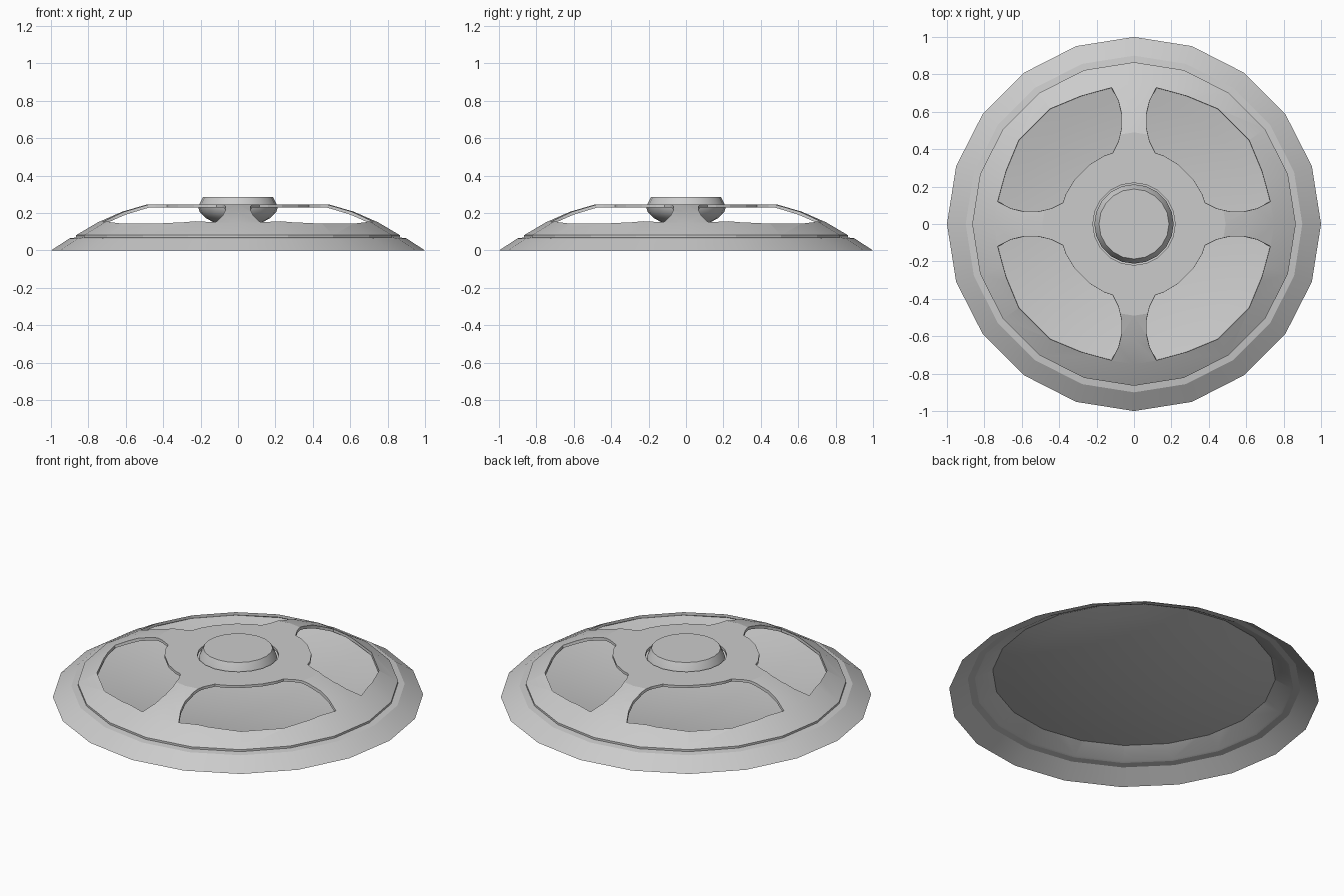
import bpy, bmesh, math

if "Cube" in bpy.data.objects:
    bpy.data.objects.remove(bpy.data.objects["Cube"])

SIDES = 20


def lathe(name, profile, closed=False, angle=25):
    """Spin an (r, z) profile around z."""
    bm = bmesh.new()
    rings = []
    for r, z in profile:
        if r == 0:
            rings.append([bm.verts.new((0, 0, z))] * SIDES)
        else:
            rings.append([bm.verts.new((r * math.cos(2 * math.pi * i / SIDES),
                                        r * math.sin(2 * math.pi * i / SIDES), z))
                          for i in range(SIDES)])
    pairs = list(zip(rings, rings[1:]))
    if closed:
        pairs.append((rings[-1], rings[0]))
    for a, b in pairs:
        for i in range(SIDES):
            j = (i + 1) % SIDES
            bm.faces.new(list(dict.fromkeys((a[i], a[j], b[j], b[i]))))
    return finish(name, bm, angle)


def finish(name, bm, angle=25):
    bmesh.ops.recalc_face_normals(bm, faces=bm.faces)
    mesh = bpy.data.meshes.new(name)
    bm.to_mesh(mesh)
    bm.free()
    ob = bpy.data.objects.new(name, mesh)
    bpy.context.collection.objects.link(ob)
    if angle:
        smooth(ob, angle)
    return ob


def smooth(ob, angle):
    bpy.ops.object.select_all(action='DESELECT')
    ob.select_set(True)
    bpy.context.view_layer.objects.active = ob
    bpy.ops.object.shade_smooth_by_angle(angle=math.radians(angle))


# Outer skirt with its flat ledge
lathe("outer_skirt", [(1, 0), (0.90, 0.065), (0.862, 0.07)], angle=20)

# Domed cover, a thin closed shell with a centre hole
cover = lathe("domed_cover", [
    (0.22, 0.245), (0.49, 0.245), (0.62, 0.207), (0.75, 0.15), (0.865, 0.082),
    (0.865, 0.07), (0.85, 0.075), (0.74, 0.138), (0.61, 0.192), (0.485, 0.23),
    (0.22, 0.23)], closed=True, angle=0)

# Half outline of one window, mirrored across the diagonal
half = [(0.45, 0.62), (0.285, 0.688), (0.115, 0.735), (0.08, 0.66), (0.066, 0.59),
        (0.068, 0.51), (0.085, 0.44), (0.115, 0.38), (0.16, 0.365), (0.235, 0.32)]
outline = half + [(y, x) for x, y in reversed(half)]

# Four slightly tapered window cutters
bm = bmesh.new()
for k in range(4):
    c, s = math.cos(k * math.pi / 2), math.sin(k * math.pi / 2)
    loops = []
    for z, f in ((0.05, 0.96), (0.35, 1.03)):
        pts = [(0.38 + (x - 0.38) * f, 0.38 + (y - 0.38) * f) for x, y in outline]
        loops.append([bm.verts.new((x * c - y * s, x * s + y * c, z)) for x, y in pts])
    low, high = loops
    bm.faces.new(low)
    bm.faces.new(high)
    n = len(low)
    for i in range(n):
        bm.faces.new((low[i], low[(i + 1) % n], high[(i + 1) % n], high[i]))
cutter = finish("window_cutter", bm)
cutter.hide_render = True

mod = cover.modifiers.new("windows", 'BOOLEAN')
mod.operation = 'DIFFERENCE'
mod.solver = 'EXACT'
mod.object = cutter
bpy.ops.object.select_all(action='DESELECT')
cover.select_set(True)
bpy.context.view_layer.objects.active = cover
bpy.ops.object.modifier_apply(modifier=mod.name)
smooth(cover, 12)
bpy.data.objects.remove(cutter)

# Shallow dished floor behind the windows
R, RIM, DEPTH = 0.785, 0.128, 0.09
lathe("dished_floor", [(R * t / 6, RIM - DEPTH * (1 - (t / 6) ** 2)) for t in range(7)])

# Raised centre cap with rounded underside
lathe("centre_cap", [(0, 0.12), (0.07, 0.125), (0.13, 0.15), (0.175, 0.175), (0.205, 0.205),
                     (0.212, 0.23), (0.205, 0.25), (0.187, 0.285), (0, 0.285)], angle=32)
